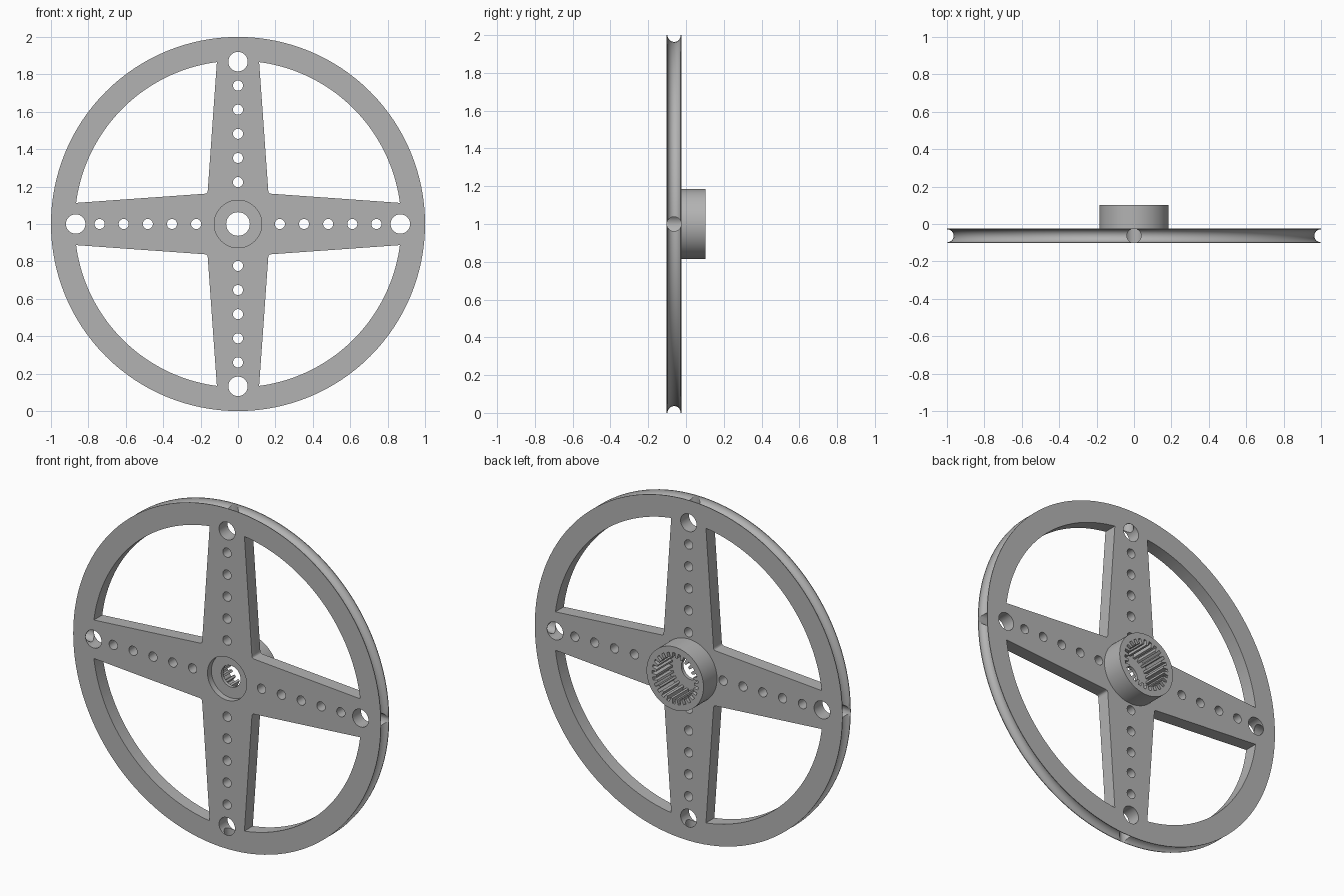
import bpy, bmesh
from math import sin, cos, pi, atan2, radians
from mathutils import Matrix, Vector

if "Cube" in bpy.data.objects:
    bpy.data.objects.remove(bpy.data.objects["Cube"], do_unlink=True)

FRONT, BACK, HUB_BACK = -0.102, -0.024, 0.102   # plate and hub planes along y
MID = (FRONT + BACK) / 2
HUB_R, GROOVE_R, RING_R = 0.185, 0.035, 0.873
TEETH = 25

grey = bpy.data.materials.new("plain_grey")
grey.use_nodes = True
grey.diffuse_color = (0.45, 0.45, 0.45, 1)
grey.node_tree.nodes["Principled BSDF"].inputs["Base Color"].default_value = grey.diffuse_color


def make_object(name, bm):
    bmesh.ops.recalc_face_normals(bm, faces=bm.faces)
    mesh = bpy.data.meshes.new(name)
    bm.to_mesh(mesh)
    bm.free()
    obj = bpy.data.objects.new(name, mesh)
    obj.location.z = 1
    mesh.materials.append(grey)
    bpy.context.collection.objects.link(obj)
    return obj


def prism(bm, outline, y0, y1):
    """Extrude an (x, z) outline along y."""
    face = bm.faces.new([bm.verts.new((x, y0, z)) for x, z in outline])
    out = bmesh.ops.extrude_face_region(bm, geom=[face])
    verts = [v for v in out["geom"] if isinstance(v, bmesh.types.BMVert)]
    bmesh.ops.translate(bm, verts=verts, vec=(0, y1 - y0, 0))


def arc(r, a0, a1, n, cx=0, cz=0):
    return [(cx + r * cos(a0 + (a1 - a0) * i / n), cz + r * sin(a0 + (a1 - a0) * i / n))
            for i in range(n + 1)]


def circle(r, cx=0, cz=0, n=32):
    return arc(r, 0, 2 * pi, n, cx, cz)[:-1]


def turn(points, angle):
    c, s = cos(angle), sin(angle)
    return [(x * c - z * s, x * s + z * c) for x, z in points]


# Solid wheel with grooved rim and rear hub, revolved about y
profile = [(0, FRONT), (1, FRONT)]
profile += arc(GROOVE_R, 1.5 * pi, 0.5 * pi, 16, 1, MID)
profile += [(1, BACK), (HUB_R, BACK), (HUB_R, HUB_BACK), (0, HUB_BACK)]
bm = bmesh.new()
ring = [bm.verts.new((r, y, 0)) for r, y in profile]
edges = [bm.edges.new(pair) for pair in zip(ring, ring[1:])]
bmesh.ops.spin(bm, geom=ring + edges, cent=(0, 0, 0), axis=(0, 1, 0),
               angle=2 * pi, steps=128)
bmesh.ops.remove_doubles(bm, verts=bm.verts, dist=0.0001)
wheel = make_object("spoked_wheel", bm)

# Through cuts: windows between spokes, spoke holes and the centre bore
bm = bmesh.new()
edge_angle = atan2(0.113, 0.866)
window = [(0.162, 0.175), (0.165, 0.167), (0.167, 0.165), (0.175, 0.162)]
window = [window[0], window[1], window[2], window[3]]
window += arc(RING_R, edge_angle, pi / 2 - edge_angle, 40)
for k in range(4):
    a = k * pi / 2
    prism(bm, turn(window, a), -0.3, 0.3)
    for i in range(5):
        prism(bm, turn(circle(0.027, 0.224 + 0.129 * i), a), -0.3, 0.3)
    prism(bm, turn(circle(0.052, 0.868), a), -0.3, 0.3)
prism(bm, circle(0.063, n=48), -0.3, 0.3)
through = make_object("through_cutter", bm)

# Front counterbore and toothed socket in the hub
bm = bmesh.new()
prism(bm, circle(0.127, n=64), -0.3, FRONT + 0.036)
socket = []
for i in range(TEETH):
    for part, r in ((-0.3, 0.122), (-0.22, 0.15), (0.22, 0.15), (0.3, 0.122)):
        a = (i + part) * 2 * pi / TEETH
        socket.append((r * cos(a), r * sin(a)))
prism(bm, socket, FRONT + 0.056, 0.3)
recess = make_object("recess_cutter", bm)

# Cord holes running from the rim groove into the large spoke holes
bm = bmesh.new()
for k in range(4):
    direction = Vector((cos(k * pi / 2), 0, sin(k * pi / 2)))
    spin = Vector((0, 0, 1)).rotation_difference(direction).to_matrix().to_4x4()
    bmesh.ops.create_cone(bm, cap_ends=True, segments=32, radius1=0.038, radius2=0.038,
                          depth=0.22,
                          matrix=Matrix.Translation(direction * 0.98 + Vector((0, MID, 0))) @ spin)
cord = make_object("cord_hole_cutter", bm)

# Apply the cuts
bpy.ops.object.select_all(action="DESELECT")
bpy.context.view_layer.objects.active = wheel
wheel.select_set(True)
for cutter in (through, recess, cord):
    cutter.hide_render = True
    mod = wheel.modifiers.new(cutter.name, "BOOLEAN")
    mod.operation, mod.solver, mod.object = "DIFFERENCE", "EXACT", cutter
    bpy.ops.object.modifier_apply(modifier=mod.name)
    bpy.data.objects.remove(cutter, do_unlink=True)
bpy.ops.object.shade_smooth_by_angle(angle=radians(30))
